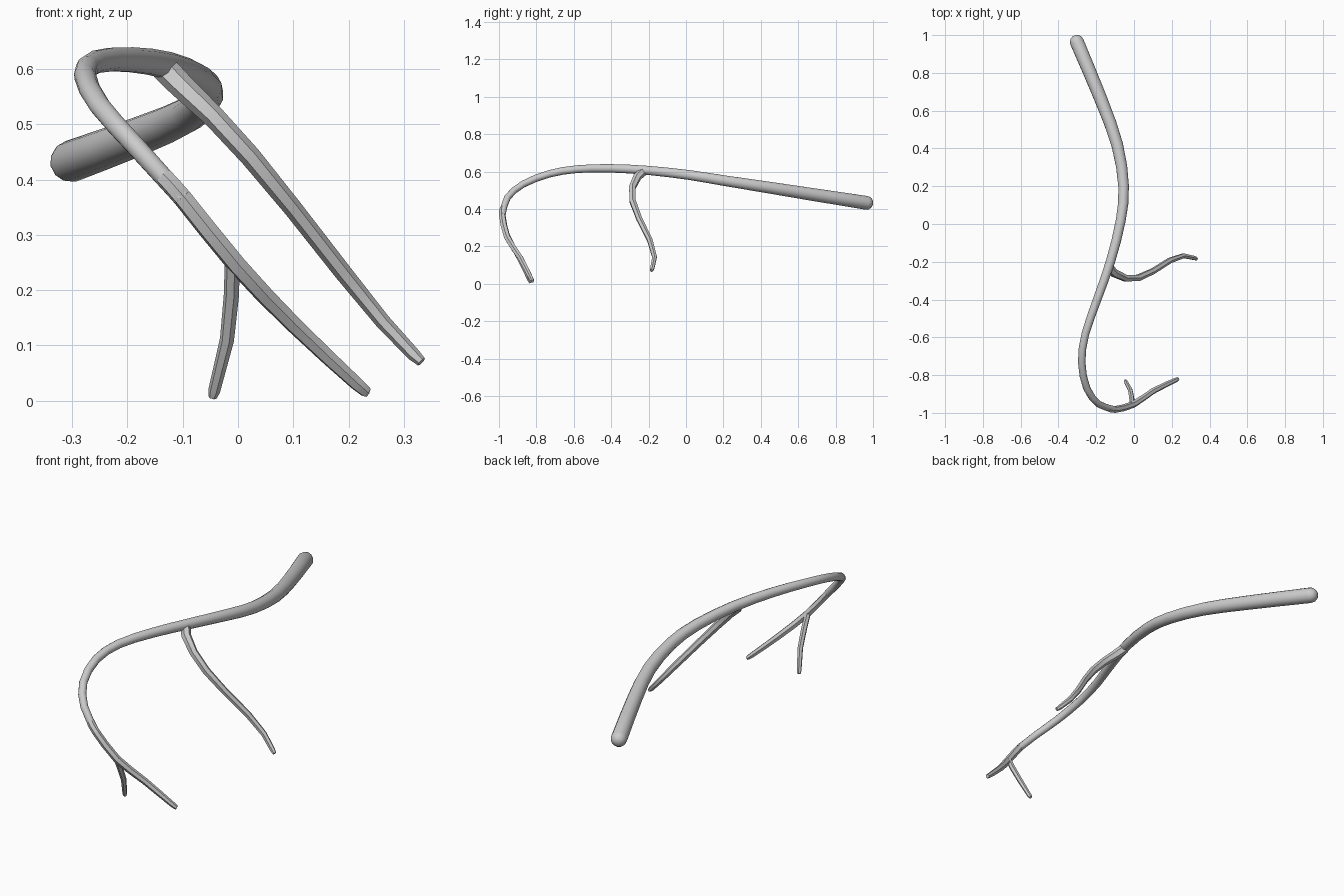
import bpy, bmesh, math
from mathutils import Vector

if "Cube" in bpy.data.objects:
    bpy.data.objects.remove(bpy.data.objects["Cube"])


def catmull(pts, steps):
    """Smoothly resample (x, y, z, radius) points."""
    p = [Vector(q) for q in pts]
    p = [2 * p[0] - p[1]] + p + [2 * p[-1] - p[-2]]
    out = []
    for a, b, c, d in zip(p, p[1:], p[2:], p[3:]):
        for k in range(steps):
            t = k / steps
            out.append(0.5 * (2 * b + (c - a) * t + (2 * a - 5 * b + 4 * c - d) * t * t
                              + (3 * b - a - 3 * c + d) * t ** 3))
    return out + [p[-2]]


def branch(name, pts, sides, steps, round_start=False):
    """Sweep a tapering tube with a blunt tip and optional domed start."""
    path = catmull(pts, steps)
    pos = [v.to_3d() for v in path]
    rad = [v[3] for v in path]
    if round_start:
        back, r0, p0 = (pos[0] - pos[1]).normalized(), rad[0], pos[0]
        for ang in (25, 50, 72):
            a = math.radians(ang)
            pos.insert(0, p0 + back * r0 * math.sin(a))
            rad.insert(0, r0 * math.cos(a))
    n = len(pos)
    bm = bmesh.new()
    rings, side, last = [], None, None
    for i in range(n):
        t = (pos[min(i + 1, n - 1)] - pos[max(i - 1, 0)]).normalized()
        if side is None:
            side = t.orthogonal().normalized()
        else:
            side = last.rotation_difference(t) @ side
        last = t
        up = t.cross(side)
        ring = []
        for k in range(sides):
            a = 2 * math.pi * k / sides
            ring.append(bm.verts.new(pos[i] + rad[i] * (side * math.cos(a) + up * math.sin(a))))
        rings.append(ring)
    for a, b in zip(rings, rings[1:]):
        for k in range(sides):
            j = (k + 1) % sides
            bm.faces.new((a[k], a[j], b[j], b[k]))
    bm.faces.new(rings[0][::-1])
    bm.faces.new(rings[-1])
    bmesh.ops.recalc_face_normals(bm, faces=bm.faces)
    me = bpy.data.meshes.new(name)
    bm.to_mesh(me)
    bm.free()
    ob = bpy.data.objects.new(name, me)
    bpy.context.collection.objects.link(ob)
    bpy.ops.object.select_all(action='DESELECT')
    ob.select_set(True)
    bpy.context.view_layer.objects.active = ob
    bpy.ops.object.shade_smooth_by_angle(angle=math.radians(40))
    return ob


# Main stem, thick rounded end running over the arch
branch("main_stem", [
    (-0.302, 0.963, 0.433, 0.038), (-0.175, 0.66, 0.48, 0.035),
    (-0.089, 0.42, 0.518, 0.032), (-0.055, 0.2, 0.552, 0.029),
    (-0.07, 0.02, 0.581, 0.027), (-0.125, -0.2, 0.606, 0.025),
    (-0.195, -0.4, 0.617, 0.023), (-0.257, -0.58, 0.613, 0.021),
    (-0.277, -0.73, 0.588, 0.020), (-0.25, -0.87, 0.533, 0.019),
    (-0.185, -0.955, 0.46, 0.018), (-0.1, -0.982, 0.366, 0.017)], 12, 2, True)

# Drooping faceted end of the stem
branch("stem_tip", [
    (-0.135, -0.977, 0.405, 0.0175), (-0.1, -0.982, 0.366, 0.018),
    (-0.003, -0.955, 0.246, 0.018), (0.1, -0.885, 0.138, 0.016),
    (0.215, -0.829, 0.03, 0.013), (0.235, -0.82, 0.014, 0.009)], 6, 2)

# Side branch from the middle of the stem
branch("side_branch", [
    (-0.135, -0.225, 0.603, 0.024), (-0.105, -0.26, 0.572, 0.023),
    (-0.045, -0.287, 0.515, 0.020), (0.023, -0.285, 0.441, 0.019),
    (0.1, -0.25, 0.347, 0.017), (0.19, -0.193, 0.232, 0.016),
    (0.262, -0.168, 0.143, 0.014), (0.318, -0.18, 0.083, 0.012),
    (0.332, -0.185, 0.07, 0.009)], 6, 1)

# Small twig near the tip
branch("twig", [
    (-0.01, -0.955, 0.258, 0.014), (-0.012, -0.92, 0.19, 0.014),
    (-0.02, -0.878, 0.11, 0.013), (-0.043, -0.836, 0.018, 0.011),
    (-0.046, -0.83, 0.006, 0.008)], 6, 1)
